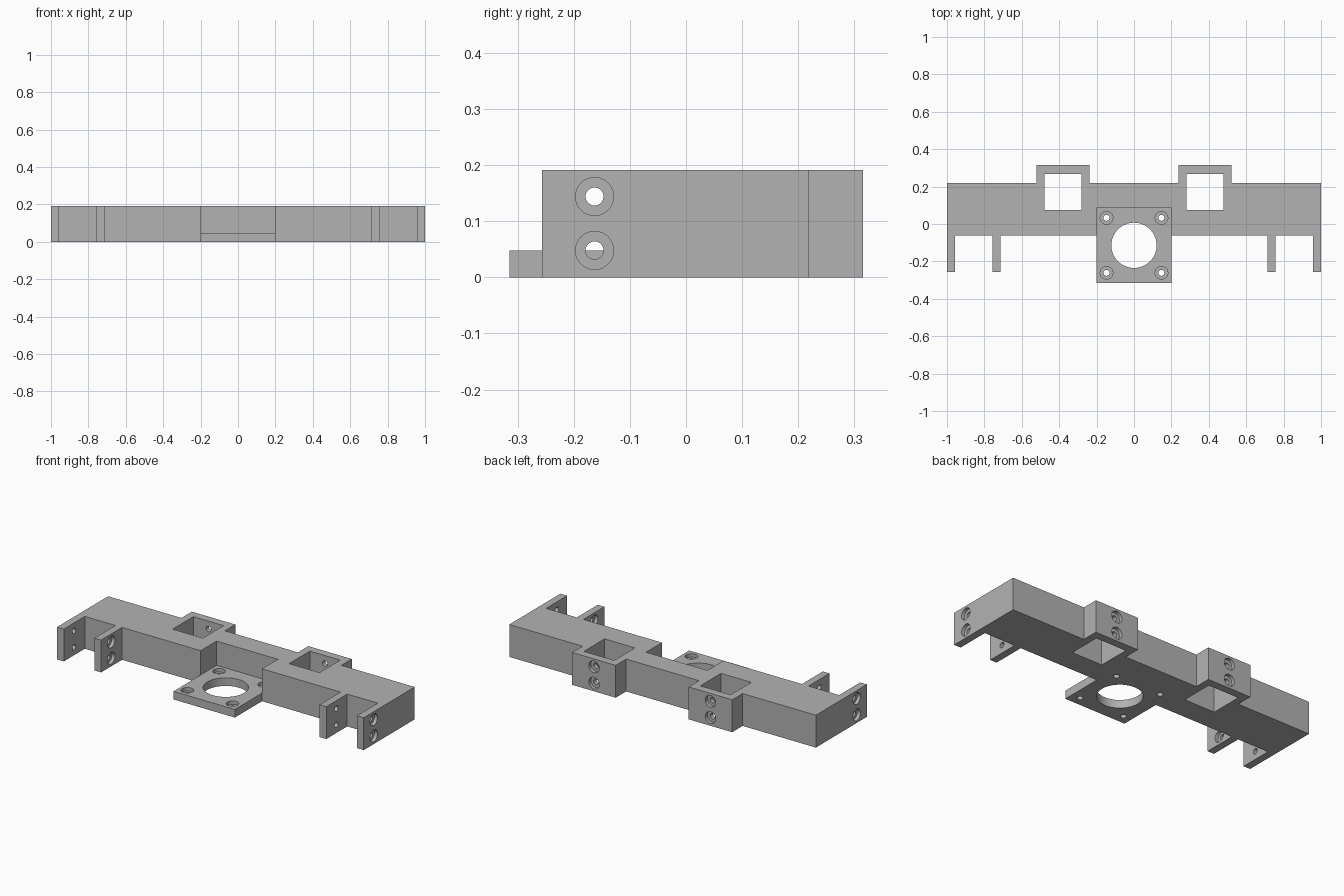
import bpy, bmesh, math
from mathutils import Matrix, Vector

if "Cube" in bpy.data.objects:
    bpy.data.objects.remove(bpy.data.objects["Cube"])

H = 0.191          # bar height
T = 0.048          # plate thickness
PLATE_Y = -0.114   # plate centre
grey = bpy.data.materials.new("grey plastic")
grey.diffuse_color = (0.45, 0.45, 0.45, 1)
grey.use_nodes = True
grey.node_tree.nodes["Principled BSDF"].inputs["Base Color"].default_value = grey.diffuse_color


def prism(name, outline, z0, z1):
    """Extrude a flat outline from z0 to z1."""
    bm = bmesh.new()
    face = bm.faces.new([bm.verts.new((x, y, z0)) for x, y in outline])
    top = bmesh.ops.extrude_face_region(bm, geom=[face])
    verts = [v for v in top["geom"] if isinstance(v, bmesh.types.BMVert)]
    bmesh.ops.translate(bm, verts=verts, vec=(0, 0, z1 - z0))
    bmesh.ops.recalc_face_normals(bm, faces=bm.faces)
    me = bpy.data.meshes.new(name)
    bm.to_mesh(me)
    bm.free()
    me.materials.append(grey)
    ob = bpy.data.objects.new(name, me)
    bpy.context.collection.objects.link(ob)
    return ob


def rect(x0, x1, y0, y1):
    return [(x0, y0), (x1, y0), (x1, y1), (x0, y1)]


def cylinder(radius, start, end, sides=32):
    """Cutter cylinder between two points."""
    start, end = Vector(start), Vector(end)
    circle = [(radius * math.cos(2 * math.pi * i / sides),
               radius * math.sin(2 * math.pi * i / sides)) for i in range(sides)]
    ob = prism("hole_cutter", circle, 0, (end - start).length)
    turn = (end - start).to_track_quat('Z', 'Y').to_matrix().to_4x4()
    ob.data.transform(Matrix.Translation(start) @ turn)
    return ob


def screw_hole(point, inward, depth=T):
    """Stepped screw hole: wide recess at the surface, narrow bore behind."""
    p, d = Vector(point), Vector(inward)
    return [cylinder(0.034, p - d * 0.01, p + d * 0.02),
            cylinder(0.016, p - d * 0.015, p + d * (depth + 0.015))]


def boolean(target, tool, operation):
    mod = target.modifiers.new("cut", 'BOOLEAN')
    mod.operation, mod.solver, mod.object = operation, 'EXACT', tool
    bpy.context.view_layer.objects.active = target
    bpy.ops.object.modifier_apply(modifier=mod.name)
    bpy.data.objects.remove(tool)


# Bar outline: notch, prongs and rear sockets, right half then mirrored
FRONT, BACK, TIP, REAR = -0.062, 0.218, -0.257, 0.315
half = [(0.2, 0.086), (0.2, FRONT), (0.713, FRONT), (0.713, TIP), (0.756, TIP),
        (0.756, FRONT), (0.956, FRONT), (0.956, TIP), (1, TIP), (1, BACK),
        (0.522, BACK), (0.522, REAR), (0.238, REAR), (0.238, BACK)]
outline = half + [(-x, y) for x, y in reversed(half)]
bracket = prism("mounting_bracket", outline, 0, H)

# Square plate filling the notch at the base
plate = prism("motor_plate", rect(-0.2, 0.2, PLATE_Y - 0.201, 0.086), 0, T)
boolean(bracket, plate, 'UNION')

# Openings: round hole in the plate, screw holes at its corners
cutters = [cylinder(0.121, (0, PLATE_Y, -0.02), (0, PLATE_Y, T + 0.02), 64)]
for sx in (-1, 1):
    for sy in (-1, 1):
        cutters += screw_hole((sx * 0.147, PLATE_Y + sy * 0.147, T), (0, 0, -1))
    # Square sockets through the bar
    a, b = sorted((sx * 0.281, sx * 0.479))
    cutters.append(prism("socket_cutter", rect(a, b, 0.075, 0.268), -0.05, H + 0.05))
    for z in (0.048, 0.144):
        # Screw holes in the socket backs and on the outer side of each prong pair
        cutters += screw_hole((sx * 0.38, REAR, z), (0, -1, 0))
        cutters += screw_hole((sx, -0.163, z), (-sx, 0, 0))
        cutters += screw_hole((sx * 0.713, -0.163, z), (sx, 0, 0))
for c in cutters:
    boolean(bracket, c, 'DIFFERENCE')

# Smooth the bores, keep the edges sharp
bpy.ops.object.select_all(action='DESELECT')
bracket.select_set(True)
bpy.context.view_layer.objects.active = bracket
bpy.ops.object.shade_smooth_by_angle(angle=math.radians(30))
